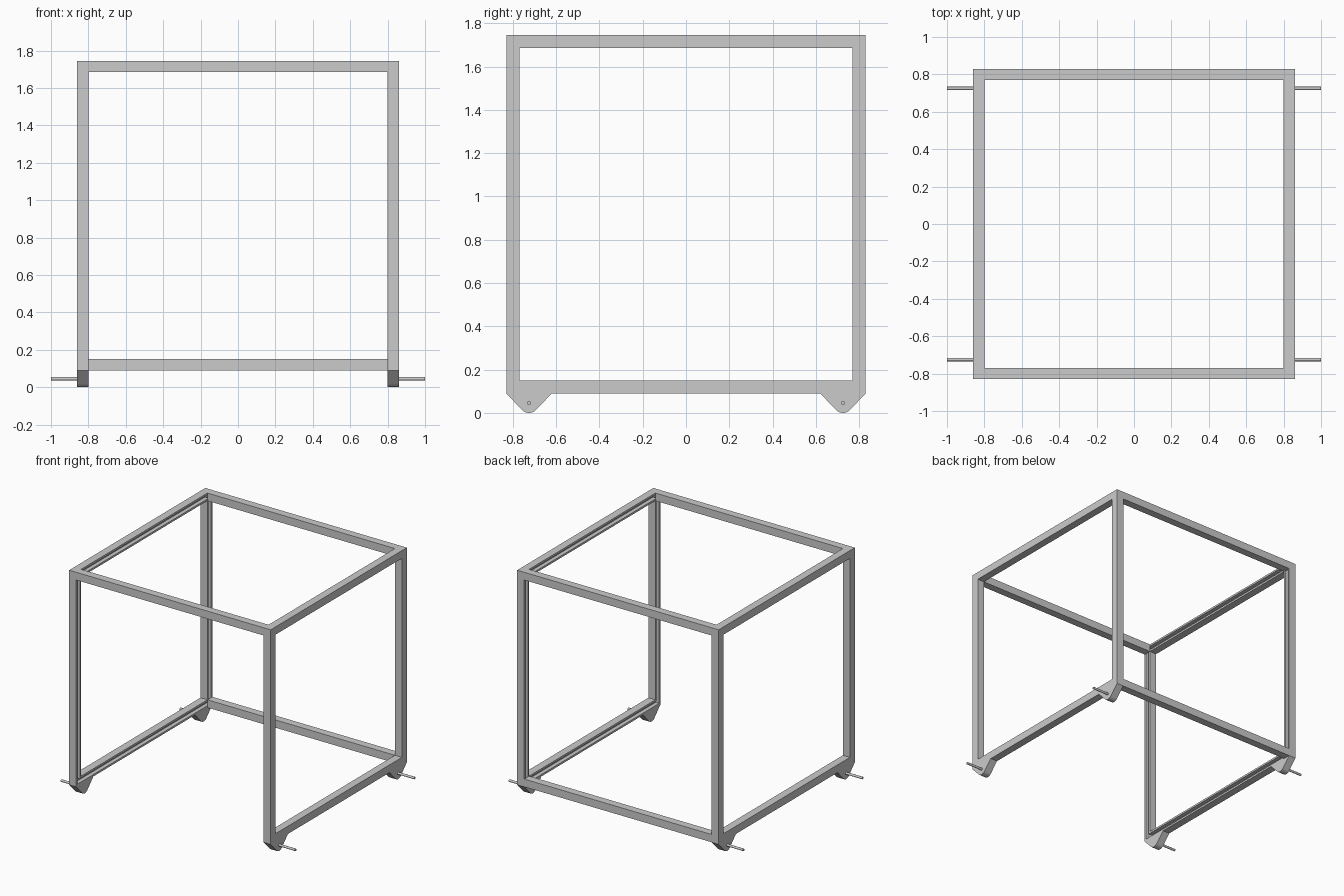
import bpy, bmesh
from math import sin, cos, pi, radians

if "Cube" in bpy.data.objects:
    bpy.data.objects.remove(bpy.data.objects["Cube"])

X, Y, T = 0.86, 0.83, 0.06      # outer half sizes and bar thickness
Z0, Z1 = 0.09, 1.745            # underside and top of the frame


def finish(name, bm):
    bmesh.ops.recalc_face_normals(bm, faces=bm.faces)
    mesh = bpy.data.meshes.new(name)
    bm.to_mesh(mesh)
    bm.free()
    ob = bpy.data.objects.new(name, mesh)
    bpy.context.collection.objects.link(ob)
    return ob


def box(name, lo, hi):
    bm = bmesh.new()
    bmesh.ops.create_cube(bm, size=1)
    for v in bm.verts:
        v.co = [(a + b) / 2 + c * (b - a) for a, b, c in zip(lo, hi, v.co)]
    return finish(name, bm)


def side_frame(name, s):
    # Mitred ring whose bar profile has a channel on the inward face
    profile = [(X, 0), (X, T), (X - T, T), (X - T, 0.045),
               (X - 0.03, 0.045), (X - 0.03, 0.015), (X - T, 0.015), (X - T, 0)]
    bm = bmesh.new()
    rings = []
    for sy, up in ((-1, 0), (1, 0), (1, 1), (-1, 1)):
        rings.append([bm.verts.new((s * x, sy * (Y - i), Z1 - i if up else Z0 + i))
                      for x, i in profile])
    n = len(profile)
    for k in range(4):
        a, b = rings[k], rings[(k + 1) % 4]
        for i in range(n):
            j = (i + 1) % n
            bm.faces.new((a[i], a[j], b[j], b[i]))
    return finish(name, bm)


def foot(name, sx, sy):
    # Tapered plate with a rounded tip
    pts = [(0.62, Z0)]
    pts += [(0.725 + 0.045 * cos(a), 0.045 + 0.045 * sin(a))
            for a in (radians(-135 + 90 * i / 8) for i in range(9))]
    pts.append((Y, Z0))
    bm = bmesh.new()
    face = bm.faces.new([bm.verts.new((sx * (X - T), sy * y, z)) for y, z in pts])
    out = bmesh.ops.extrude_face_region(bm, geom=[face])
    moved = [g for g in out["geom"] if isinstance(g, bmesh.types.BMVert)]
    bmesh.ops.translate(bm, verts=moved, vec=(sx * T, 0, 0))
    return finish(name, bm)


# Side frames, feet and axle pins
for sx, side in ((-1, "left"), (1, "right")):
    side_frame(side + "_side_frame", sx)
    for sy, end in ((-1, "front"), (1, "back")):
        foot(f"{end}_{side}_foot", sx, sy)
        bpy.ops.mesh.primitive_cylinder_add(
            vertices=16, radius=0.009, depth=0.17,
            location=(sx * 0.915, sy * 0.725, 0.045), rotation=(0, pi / 2, 0))
        bpy.context.object.name = f"{end}_{side}_axle_pin"
        bpy.ops.object.shade_smooth_by_angle()

# Cross rails; the front is open at the bottom
xi = X - T
box("front_top_rail", (-xi, -Y, Z1 - T), (xi, -Y + T, Z1))
box("back_top_rail", (-xi, Y - T, Z1 - T), (xi, Y, Z1))
box("back_bottom_rail", (-xi, Y - T, Z0), (xi, Y, Z0 + T))
